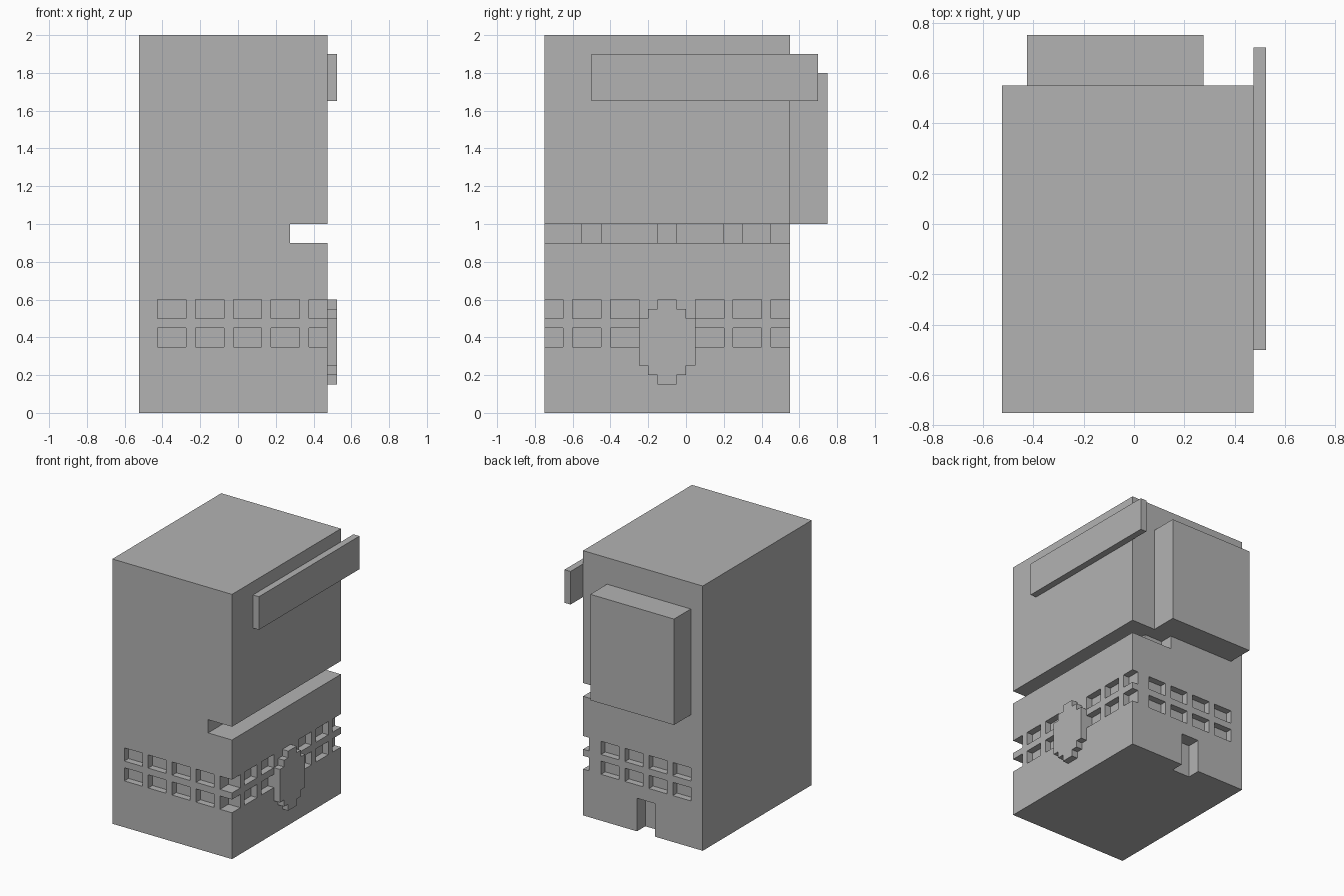
import bpy
import bmesh

if "Cube" in bpy.data.objects:
    bpy.data.objects.remove(bpy.data.objects["Cube"])

stone = bpy.data.materials.new("plain_grey")
stone.use_nodes = True
GREY = (0.45, 0.45, 0.45, 1)
stone.diffuse_color = GREY
stone.node_tree.nodes["Principled BSDF"].inputs["Base Color"].default_value = GREY

LEFT, RIGHT, FRONT, BACK = -0.525, 0.475, -0.75, 0.55
OUT = 0.2       # how far cutters stick out of the walls
DEPTH = 0.05    # window recess


def add_prism(bm, outline, low, high, axis):
    """Extrude a closed outline along an axis (0 = x, 2 = z)."""
    def point(p, t):
        return (t, *p) if axis == 0 else (*p, t)
    face = bm.faces.new([bm.verts.new(point(p, low)) for p in outline])
    new = bmesh.ops.extrude_face_region(bm, geom=[face])["geom"]
    for v in new:
        if isinstance(v, bmesh.types.BMVert):
            v.co[axis] = high


def add_box(bm, x, y, z):
    add_prism(bm, [(x[0], y[0]), (x[1], y[0]), (x[1], y[1]), (x[0], y[1])], *z, 2)


def finish(bm, name):
    bmesh.ops.recalc_face_normals(bm, faces=bm.faces)
    mesh = bpy.data.meshes.new(name)
    bm.to_mesh(mesh)
    bm.free()
    mesh.materials.append(stone)
    obj = bpy.data.objects.new(name, mesh)
    bpy.context.collection.objects.link(obj)
    return obj


def box(name, x, y, z):
    bm = bmesh.new()
    add_box(bm, x, y, z)
    return finish(bm, name)


tower = box("tower", (LEFT, RIGHT), (FRONT, BACK), (0, 2))
bm = bmesh.new()

# Two rows of recessed windows on three walls
for z in ((0.35, 0.45), (0.5, 0.6)):
    for i in range(4):
        x = (-0.425 + 0.2 * i, -0.275 + 0.2 * i)
        add_box(bm, x, (FRONT - OUT, FRONT + DEPTH), z)
        add_box(bm, x, (BACK - DEPTH, BACK + OUT), z)
    for start in (-0.6, -0.4, 0.05, 0.25, 0.45):
        add_box(bm, (RIGHT - DEPTH, RIGHT + OUT), (start, start + 0.15), z)
    add_box(bm, (0.375, RIGHT + OUT), (FRONT - OUT, -0.65), z)  # open corner

# Doorway in the back wall
add_box(bm, (-0.125, 0.025), (BACK - 0.1, BACK + OUT), (-OUT, 0.25))

# Long side slot with deeper niches, cut as one plan outline
wall, niche = 0.275, 0.125
plan = [(RIGHT + OUT, FRONT - OUT), (wall, FRONT - OUT)]
for y in (-0.55, -0.15, 0.2):
    plan += [(wall, y), (niche, y), (niche, y + 0.1), (wall, y + 0.1)]
plan += [(wall, 0.45), (niche, 0.45), (niche, BACK + OUT), (RIGHT + OUT, BACK + OUT)]
add_prism(bm, plan, 0.9, 1.0, 2)

cutter = finish(bm, "cutter")
cutter.hide_render = True
cut = tower.modifiers.new("openings", "BOOLEAN")
cut.operation = "DIFFERENCE"
cut.solver = "EXACT"
cut.object = cutter
bpy.context.view_layer.objects.active = tower
tower.select_set(True)
bpy.ops.object.modifier_apply(modifier=cut.name)
bpy.data.objects.remove(cutter)

# Block on the back wall and long sign board on the side
box("back_block", (-0.425, 0.275), (BACK, 0.75), (1.0, 1.8))
box("sign_board", (RIGHT, 0.525), (-0.5, 0.7), (1.65, 1.9))

# Stepped round plaque: half outline mirrored about its centre
half = [(0.05, 0.15), (0.05, 0.2), (0.1, 0.2), (0.1, 0.25), (0.15, 0.25),
        (0.15, 0.5), (0.1, 0.5), (0.1, 0.55), (0.05, 0.55), (0.05, 0.6)]
outline = [(-0.1 + y, z) for y, z in half] + [(-0.1 - y, z) for y, z in reversed(half)]
bm = bmesh.new()
add_prism(bm, outline, RIGHT, 0.525, 0)
finish(bm, "round_plaque")
